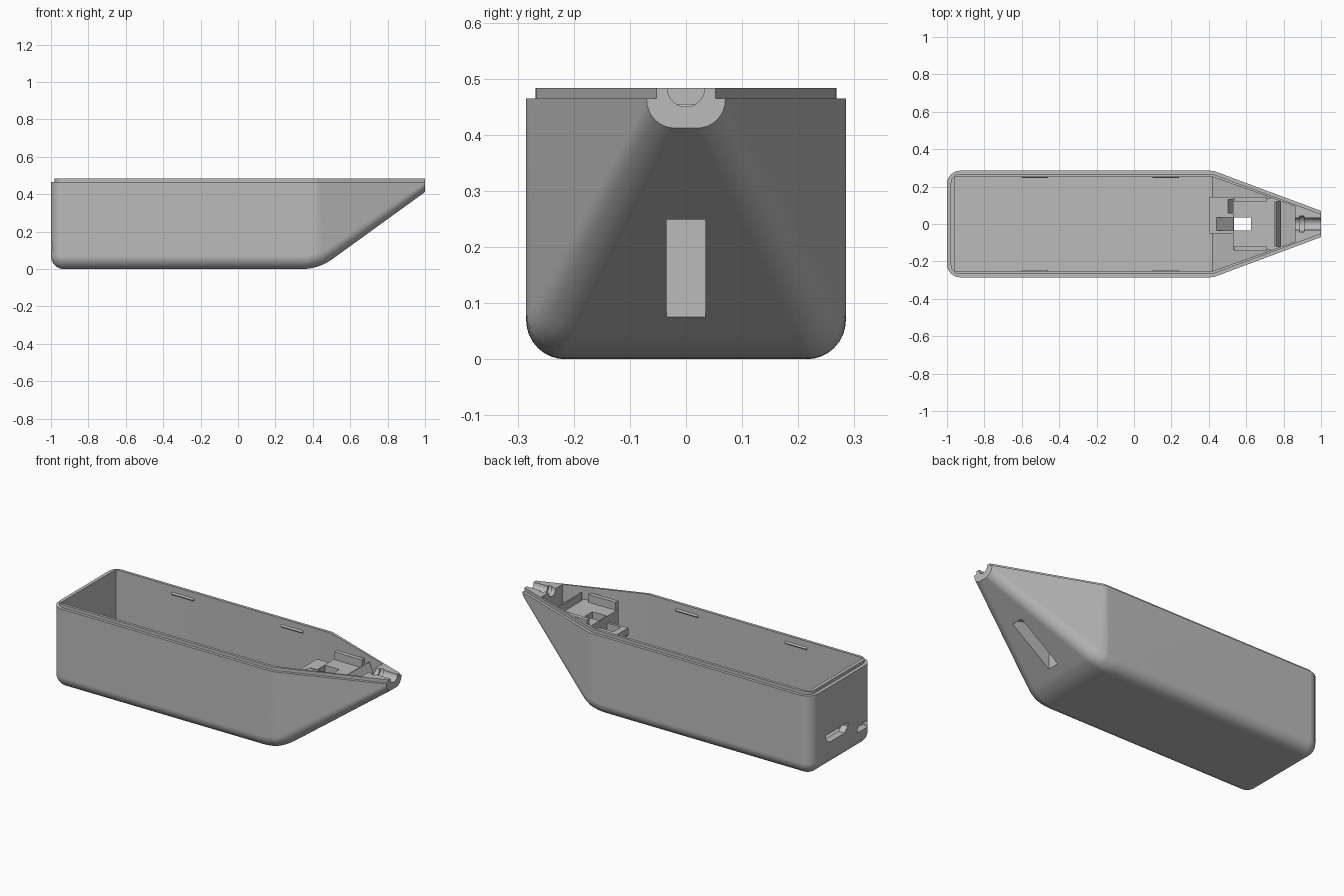
import bpy, bmesh, math
from mathutils import Vector

cube = bpy.data.objects.get("Cube")
if cube:
    bpy.data.objects.remove(cube, do_unlink=True)

grey = bpy.data.materials.new("plain_grey")
grey.use_nodes = True
grey.diffuse_color = (0.5, 0.5, 0.5, 1)
grey.node_tree.nodes["Principled BSDF"].inputs["Base Color"].default_value = (0.5, 0.5, 0.5, 1)


def hull(name, points):
    """Closed convex solid around the points."""
    bm = bmesh.new()
    for p in points:
        bm.verts.new(p)
    bmesh.ops.remove_doubles(bm, verts=bm.verts, dist=0.0005)
    bmesh.ops.convex_hull(bm, input=bm.verts)
    loose = [v for v in bm.verts if not v.link_faces]
    bmesh.ops.delete(bm, geom=loose, context='VERTS')
    bmesh.ops.dissolve_limit(bm, angle_limit=0.005, verts=bm.verts, edges=bm.edges)
    bmesh.ops.recalc_face_normals(bm, faces=bm.faces)
    mesh = bpy.data.meshes.new(name)
    bm.to_mesh(mesh)
    bm.free()
    mesh.materials.append(grey)
    obj = bpy.data.objects.new(name, mesh)
    bpy.context.collection.objects.link(obj)
    return obj


def prism(name, profile, axis, a, b):
    """Convex profile extruded along one axis from a to b."""
    points = []
    for d in (a, b):
        for p in profile:
            v = list(p)
            v.insert("xyz".index(axis), d)
            points.append(v)
    return hull(name, points)


def box(name, x, y, z):
    return hull(name, [(i, j, k) for i in x for j in y for k in z])


def ring(x, y, z, r, n=32):
    return [(x + r * math.cos(i * math.tau / n), y + r * math.sin(i * math.tau / n), z)
            for i in range(n)]


def ball(x, y, z, r, rows=8):
    points = [(x, y, z - r)]
    for i in range(rows):
        t = i * math.pi / 2 / rows
        points += ring(x, y, z - r * math.sin(t), r * math.cos(t))
    return points


def disc(r, z, n=40):
    return [(r * math.cos(i * math.tau / n), z + r * math.sin(i * math.tau / n))
            for i in range(n)]


def cut(obj, *cutters):
    bpy.context.view_layer.objects.active = obj
    for c in cutters:
        c.hide_render = True
        mod = obj.modifiers.new("cut", 'BOOLEAN')
        mod.operation = 'DIFFERENCE'
        mod.solver = 'EXACT'
        mod.object = c
        bpy.ops.object.modifier_apply(modifier=mod.name)


RIM, TOP = 0.465, 0.483

# Outer hull: rounded box with a curved keel rising to a narrow nose
pts = []
for s in (-1, 1):
    pts += ball(-0.93, s * 0.215, 0.07, 0.07)
    pts += ring(-0.93, s * 0.215, RIM, 0.07)
    pts += ring(0.41, s * 0.215, RIM, 0.07)
    for i in range(7):
        t = math.radians(6 * i)
        x = 0.34 + 0.21 * math.sin(t)
        y = 0.215 - max(0, x - 0.41) * 0.377
        pts += ball(x, s * y, 0.28 - 0.21 * math.cos(t), 0.07)
    pts.append((1, s * 0.07, RIM))
    for i in range(9):
        t = math.radians(i * 90 / 8)
        pts.append((1, s * (0.02 + 0.05 * math.cos(t)), 0.462 - 0.05 * math.sin(t)))
body = hull("hull_shell", pts)

# Raised lip around the rim
pts = []
for s in (-1, 1):
    for z in (RIM, TOP):
        pts += ring(-0.93, s * 0.218, z, 0.05)
        pts += ring(0.41, s * 0.218, z, 0.05)
        pts.append((1, s * 0.053, z))
lip = hull("rim_lip", pts)

# Cavity, cord groove, rear ports and slot through the sloping keel
pts = []
for s in (-1, 1):
    for z in (0.03, 0.55):
        pts += [(-0.96, s * 0.252, z), (0.42, s * 0.252, z)]
    pts += [(0.86, s * 0.095, z) for z in (0.346, 0.55)]
cavity = hull("cavity_cutter", pts)
groove = prism("groove_cutter", disc(0.033, TOP), "x", 0.83, 1.05)
collar = prism("collar_cutter", disc(0.043, TOP), "x", 0.885, 0.91)
port = prism("port_cutter", [(0.145, 0.195), (-0.055, 0.195), (-0.055, 0.172),
                             (-0.025, 0.145), (0.115, 0.145), (0.145, 0.172)], "x", -1.1, -0.9)
small_port = box("small_port_cutter", (-1.1, -0.9), (-0.245, -0.145), (0.1, 0.14))
slot = prism("slot_cutter", [(0.535, -0.1), (0.775, -0.1), (0.775, 0.27), (0.625, 0.31),
                             (0.535, 0.31)], "y", -0.035, 0.035)
cut(body, cavity, groove, collar, port, small_port, slot)
cut(lip, cavity, groove, collar)

# Platform standing on the inner slope, with a square opening
platform = prism("mount_platform", [(0.53, 0.1), (0.78, 0.28), (0.78, 0.41), (0.53, 0.41)],
                 "y", -0.14, 0.14)
window = box("window_cutter", (0.535, 0.625), (-0.035, 0.035), (0, 0.6))
cut(platform, slot, window)

# Bracket behind the platform with a sloping channel and a small pocket
bracket = prism("rear_bracket", [(0.405, 0.37), (0.53, 0.37), (0.53, 0.18), (0.405, 0.33)],
                "y", -0.05, 0.145)
channel = prism("channel_cutter", [(0.43, 0.38), (0.54, 0.38), (0.54, 0.28)], "y", -0.035, 0.035)
pocket = prism("pocket_cutter", [(0.495, 0.38), (0.54, 0.38), (0.54, 0.31)], "y", 0.06, 0.13)
cut(bracket, channel, pocket)

# Platform side rails and front stop
parts = [body, lip, platform, bracket]
for s, side in ((1, "left"), (-1, "right")):
    parts.append(box(side + "_platform_rail", (0.535, 0.71),
                     (s * 0.12, s * 0.145), (0.4, 0.455)))
parts.append(prism("platform_stop", [(0.75, 0.4), (0.75, 0.455), (0.758, 0.455), (0.785, 0.4)],
                   "y", -0.12, 0.12))

# Snap ridges inside the long walls
for s, side in ((1, "back"), (-1, "front")):
    for x, end in ((-0.53, "rear"), (0.17, "nose")):
        parts.append(prism(side + "_" + end + "_snap_ridge",
                           [(s * 0.254, 0.43), (s * 0.245, 0.44), (s * 0.254, 0.45)],
                           "x", x - 0.07, x + 0.07))

for c in (cavity, groove, collar, port, small_port, slot, window, channel, pocket):
    bpy.data.objects.remove(c, do_unlink=True)

# Smooth rounded surfaces, crisp edges
for obj in parts:
    bpy.ops.object.select_all(action='DESELECT')
    obj.select_set(True)
    bpy.context.view_layer.objects.active = obj
    bpy.ops.object.shade_smooth_by_angle(angle=math.radians(25))
    mod = obj.modifiers.new("even_shading", 'WEIGHTED_NORMAL')
    mod.keep_sharp = True
